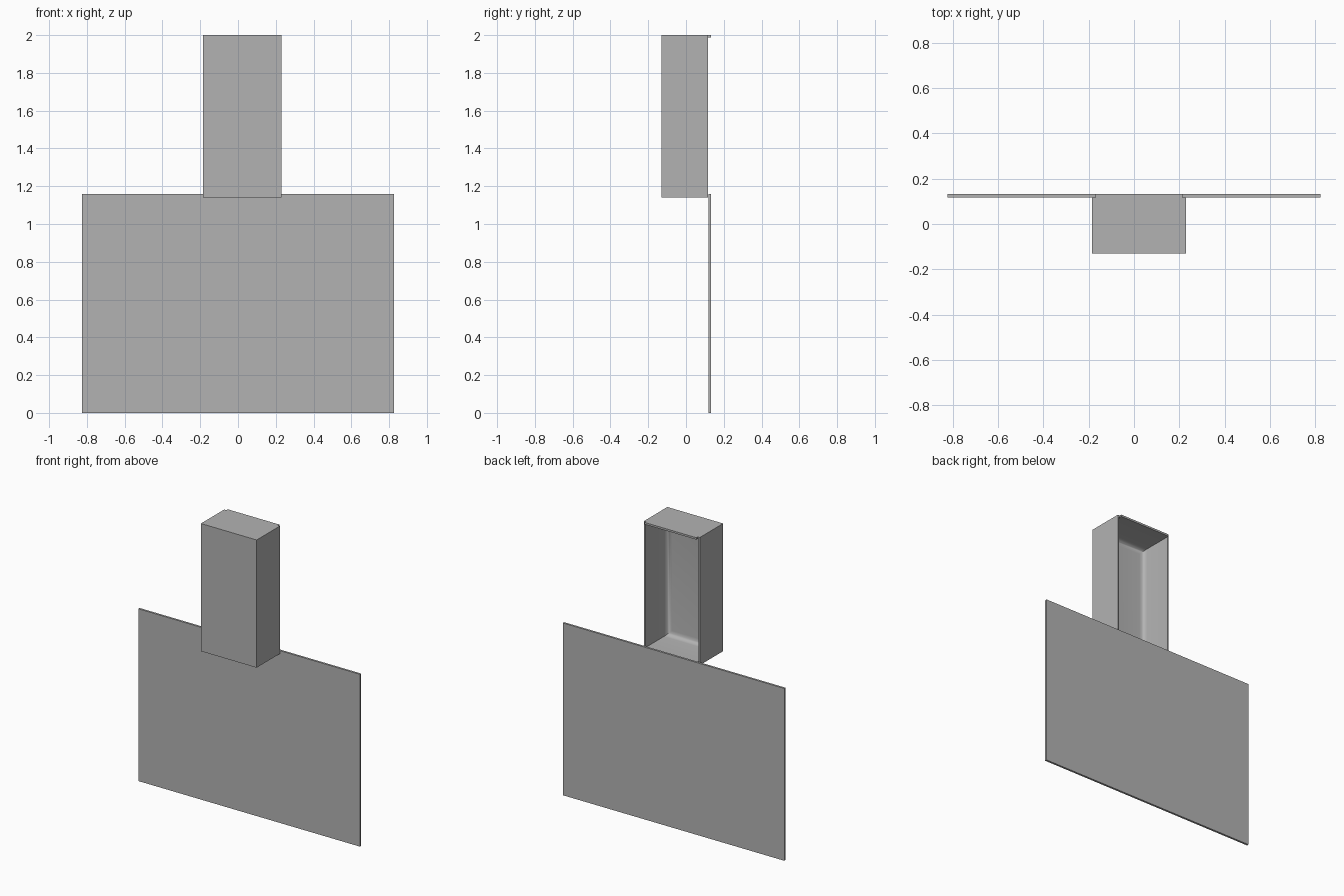
import bpy
import bmesh
from mathutils import Vector

cube = bpy.data.objects.get("Cube")
if cube:
    bpy.data.objects.remove(cube, do_unlink=True)

grey = bpy.data.materials.new("plain_grey")
grey.use_nodes = True
colour = (0.45, 0.45, 0.45, 1)
grey.diffuse_color = colour
grey.node_tree.nodes["Principled BSDF"].inputs["Base Color"].default_value = colour


def box(name, low, high, shape=None):
    """Box between two corners, with an optional edit of its mesh."""
    low, high = Vector(low), Vector(high)
    bm = bmesh.new()
    bmesh.ops.create_cube(bm, size=1)
    bmesh.ops.scale(bm, vec=high - low, verts=bm.verts)
    bmesh.ops.translate(bm, vec=(low + high) / 2, verts=bm.verts)
    if shape:
        shape(bm)
    mesh = bpy.data.meshes.new(name)
    bm.to_mesh(mesh)
    bm.free()
    mesh.materials.append(grey)
    obj = bpy.data.objects.new(name, mesh)
    bpy.context.collection.objects.link(obj)
    return obj


def hollow_from_back(bm, wall=0.015, depth=0.23, radius=0.035):
    """Sink the back face into the box and round the edges of its far wall."""
    bm.normal_update()
    back = max(bm.faces, key=lambda f: f.normal.y)
    bmesh.ops.inset_individual(bm, faces=[back], thickness=wall)
    inner = bmesh.ops.extrude_discrete_faces(bm, faces=[back])["faces"][0]
    bmesh.ops.translate(bm, vec=(0, -depth, 0), verts=inner.verts)
    bmesh.ops.bevel(bm, geom=list(inner.edges), offset=radius, segments=6,
                    profile=0.5, affect='EDGES')


# Wide thin panel
box("back_panel", (-0.825, 0.118, 0), (0.825, 0.132, 1.16))

# Open-backed upright housing
housing = box("housing", (-0.185, -0.13, 1.14), (0.23, 0.117, 2), hollow_from_back)

# Narrow lip along the top of the opening
box("top_lip", (-0.17, 0.115, 1.987), (0.215, 0.132, 2))

# Soft inner corners, crisp outer edges
bpy.ops.object.select_all(action='DESELECT')
housing.select_set(True)
bpy.context.view_layer.objects.active = housing
bpy.ops.object.shade_smooth_by_angle(angle=0.6)
